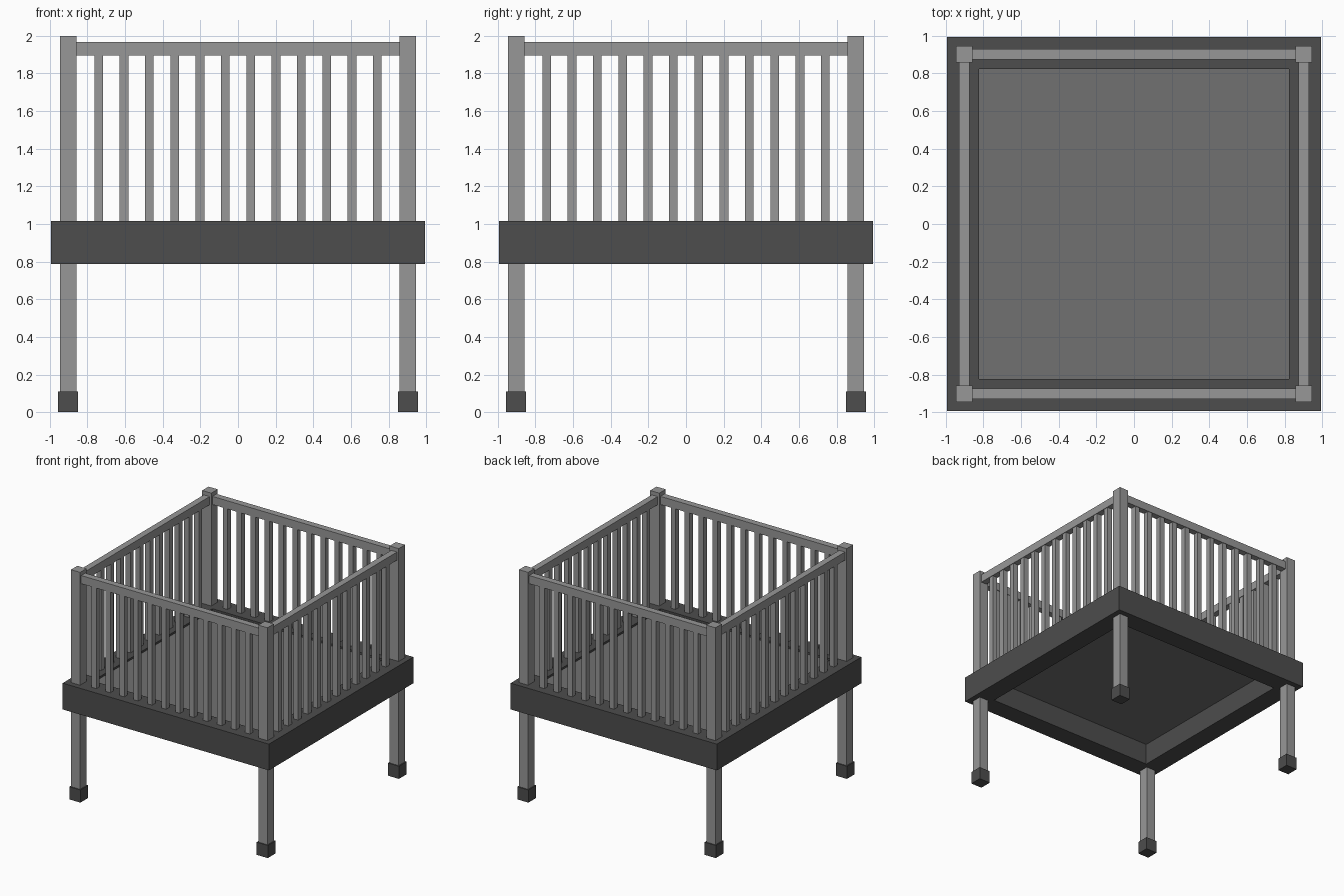
import bpy
import bmesh
from mathutils import Matrix, Vector

cube = bpy.data.objects.get("Cube")
if cube:
    bpy.data.objects.remove(cube, do_unlink=True)


def make_material(name, value):
    mat = bpy.data.materials.new(name)
    mat.use_nodes = True
    colour = (value, value, value, 1)
    mat.diffuse_color = colour
    mat.node_tree.nodes["Principled BSDF"].inputs["Base Color"].default_value = colour
    return mat


light = make_material("light grey", 0.31)
medium = make_material("medium grey", 0.165)
dark = make_material("dark grey", 0.075)


def make_object(name, bm, mat):
    mesh = bpy.data.meshes.new(name)
    bm.to_mesh(mesh)
    bm.free()
    mesh.materials.append(mat)
    obj = bpy.data.objects.new(name, mesh)
    bpy.context.collection.objects.link(obj)
    return obj


def box(name, centre, size, mat):
    bm = bmesh.new()
    matrix = Matrix.Translation(centre) @ Matrix.Diagonal((*size, 1))
    bmesh.ops.create_cube(bm, size=1, matrix=matrix)
    return make_object(name, bm, mat)


OUTER, INNER = 0.994, 0.823
BOTTOM, TOP = 0.788, 1.017
POST, POST_W, FOOT_W, FOOT_H = 0.903, 0.088, 0.107, 0.11
RAIL_W, RAIL_BOTTOM, RAIL_TOP = 0.056, 1.895, 1.966
SLATS, SLAT_END, SLAT_W = 12, 0.74, 0.046

# Open square frame, extruded from a flat ring
bm = bmesh.new()
loops = [[bm.verts.new((x * r, y * r, BOTTOM))
          for x, y in ((-1, -1), (1, -1), (1, 1), (-1, 1))]
         for r in (OUTER, INNER)]
for i in range(4):
    j = (i + 1) % 4
    bm.faces.new((loops[0][i], loops[0][j], loops[1][j], loops[1][i]))
ring = bmesh.ops.extrude_face_region(bm, geom=bm.faces[:])
top_verts = [v for v in ring["geom"] if isinstance(v, bmesh.types.BMVert)]
bmesh.ops.translate(bm, verts=top_verts, vec=(0, 0, TOP - BOTTOM))
bmesh.ops.recalc_face_normals(bm, faces=bm.faces[:])
make_object("platform_frame", bm, dark)

# Floor panel set into the frame
box("floor_panel", (0, 0, 0.988), (2 * INNER, 2 * INNER, 0.025), medium)

# Corner posts and their feet
for sx, side in ((1, "left"), (-1, "right")):
    for sy, end in ((-1, "front"), (1, "back")):
        x, y = sx * POST, sy * POST
        box(f"{end}_{side}_post", (x, y, 1 + FOOT_H / 4),
            (POST_W, POST_W, 2 - FOOT_H / 2), light)
        box(f"{end}_{side}_foot", (x, y, FOOT_H / 2),
            (FOOT_W, FOOT_W, FOOT_H), dark)

# A rail and a row of slats on each side
span = 2 * POST - POST_W
for turn, side in enumerate(("front", "left", "back", "right")):
    spin = Matrix.Rotation(turn * 1.5707963, 4, "Z")
    rail = box(f"{side}_rail", (0, -POST, (RAIL_BOTTOM + RAIL_TOP) / 2),
               (span, RAIL_W, RAIL_TOP - RAIL_BOTTOM), light)
    rail.matrix_world = spin
    bm = bmesh.new()
    for i in range(SLATS):
        x = SLAT_END * (2 * i / (SLATS - 1) - 1)
        centre = Vector((x, -POST, (TOP + RAIL_BOTTOM) / 2))
        size = (SLAT_W, SLAT_W, RAIL_BOTTOM - TOP, 1)
        bmesh.ops.create_cube(bm, size=1,
                              matrix=Matrix.Translation(centre) @ Matrix.Diagonal(size))
    make_object(f"{side}_slats", bm, light).matrix_world = spin
